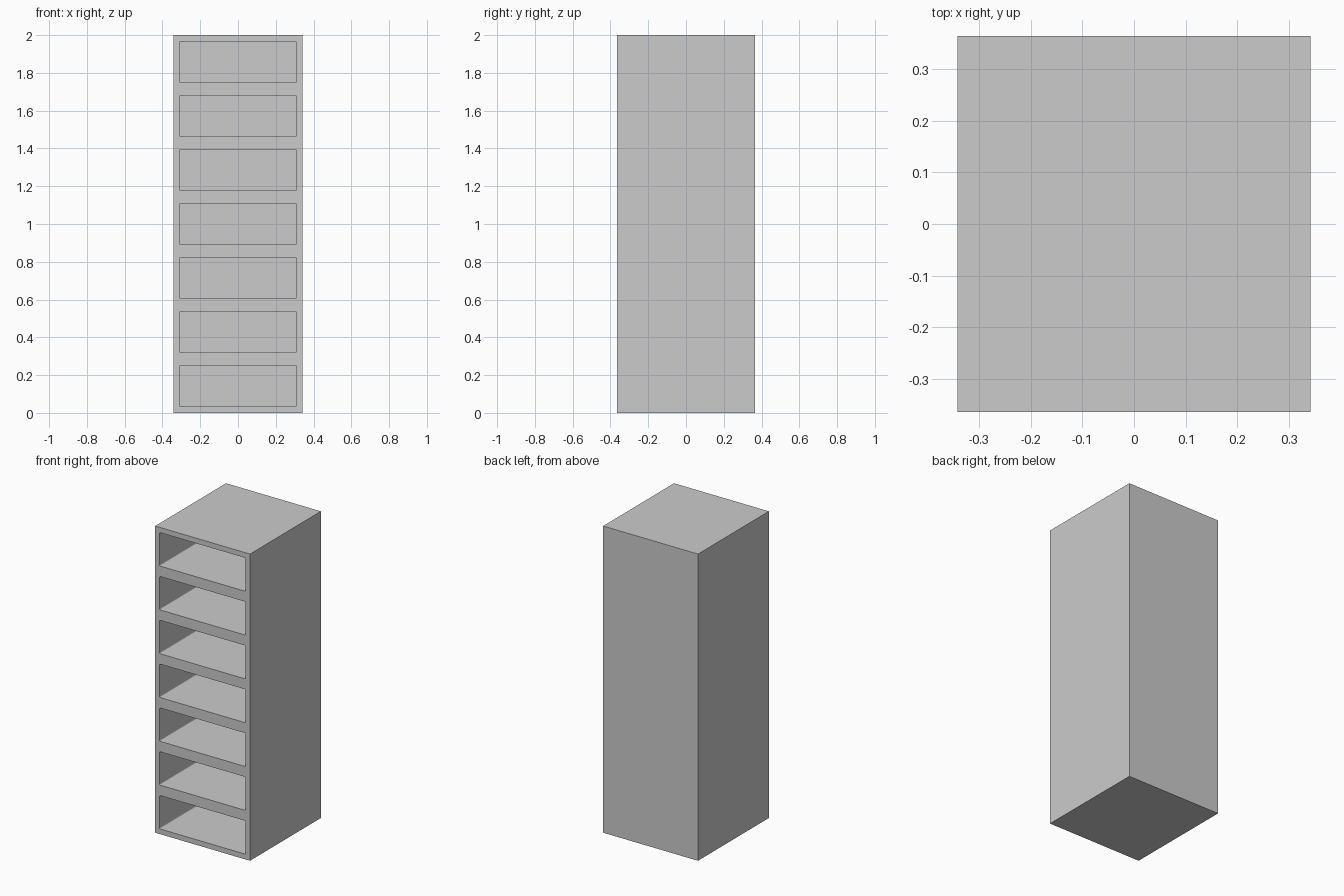
import bpy, bmesh
from mathutils import Matrix, Vector

if "Cube" in bpy.data.objects:
    bpy.data.objects.remove(bpy.data.objects["Cube"])

W, D, H = 0.684, 0.73, 2.0      # cabinet size
N = 7                           # number of compartments
WALL = 0.034                    # wall thickness around each opening
PITCH = H / N


def add_box(bm, size, centre):
    m = Matrix.Translation(centre) @ Matrix.Diagonal((*size, 1))
    return bmesh.ops.create_cube(bm, size=1, matrix=m)["verts"]


def make_object(name, bm):
    mesh = bpy.data.meshes.new(name)
    bm.to_mesh(mesh)
    bm.free()
    obj = bpy.data.objects.new(name, mesh)
    bpy.context.collection.objects.link(obj)
    return obj


# Solid cabinet body
bm = bmesh.new()
add_box(bm, (W, D, H), (0, 0, H / 2))
cabinet = make_object("cabinet_body", bm)

# Compartment cutters: slightly rounded boxes open to the front
bm = bmesh.new()
front, back = -D / 2 - 0.1, D / 2 - WALL
for i in range(N):
    add_box(bm, (W - 2 * 0.032, back - front, PITCH - 2 * WALL),
            (0, (front + back) / 2, PITCH * (i + 0.5)))
depth_edges = [e for e in bm.edges
               if abs(e.verts[0].co.y - e.verts[1].co.y) > 0.1]
bmesh.ops.bevel(bm, geom=depth_edges, offset=0.007, segments=3,
                profile=0.5, affect='EDGES')
cutter = make_object("compartment_cutter", bm)
cutter.hide_render = True
cutter.hide_set(True)

# Hollow out the compartments
mod = cabinet.modifiers.new("compartments", 'BOOLEAN')
mod.operation = 'DIFFERENCE'
mod.solver = 'EXACT'
mod.object = cutter
